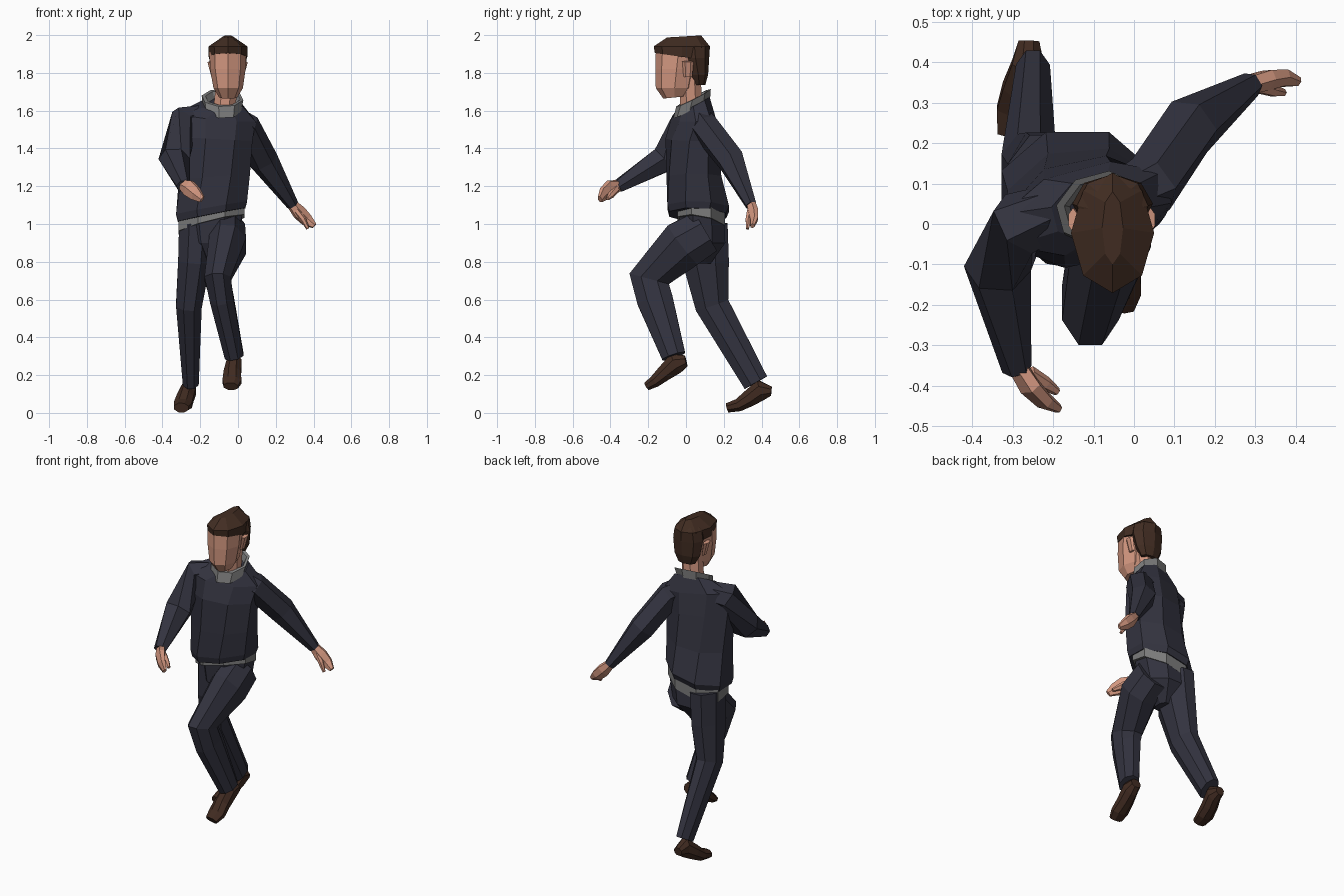
import bpy, bmesh, math
from mathutils import Vector


def material(name, rgb):
    m = bpy.data.materials.new(name)
    m.diffuse_color = (*rgb, 1)
    return m


NAVY = material("navy cloth", (0.033, 0.033, 0.050))
SKIN = material("skin", (0.65, 0.31, 0.215))
BROWN = material("dark brown hair", (0.054, 0.026, 0.016))
SHOE = material("brown leather", (0.052, 0.024, 0.015))
GREY = material("grey trim", (0.20, 0.20, 0.20))


def skin_rings(name, rings, mat, closed=False):
    """Join equal rings of points into a flat-faced surface."""
    bm = bmesh.new()
    vs = [[bm.verts.new(p) for p in r] for r in rings]
    n = len(vs[0])
    pairs = list(zip(vs, vs[1:])) + ([(vs[-1], vs[0])] if closed else [])
    for a, b in pairs:
        for i in range(n):
            j = (i + 1) % n
            bm.faces.new((a[i], a[j], b[j], b[i]))
    if not closed:
        bm.faces.new(vs[0])
        bm.faces.new(vs[-1])
    bmesh.ops.recalc_face_normals(bm, faces=bm.faces)
    me = bpy.data.meshes.new(name)
    bm.to_mesh(me)
    bm.free()
    me.materials.append(mat)
    ob = bpy.data.objects.new(name, me)
    bpy.context.collection.objects.link(ob)
    return ob


def unit_ring(n, half):
    k = 1 / math.cos(math.pi / n) if half else 1
    o = 0.5 if half else 0
    return [(k * math.cos(2 * math.pi * (i + o) / n),
             k * math.sin(2 * math.pi * (i + o) / n)) for i in range(n)]


def stack(name, rows, mat, n=8, half=True, closed=False):
    """Rows: x, y, z, rx, ry, then optional yaw, slope in x, slope in y."""
    rings = []
    for row in rows:
        x, y, z, rx, ry, yaw, sx, sy = tuple(row) + (0,) * (8 - len(row))
        c, s = math.cos(math.radians(yaw)), math.sin(math.radians(yaw))
        ring = []
        for u, v in unit_ring(n, half):
            dx, dy = u * rx * c - v * ry * s, u * rx * s + v * ry * c
            ring.append((x + dx, y + dy, z + sx * dx + sy * dy))
        rings.append(ring)
    return skin_rings(name, rings, mat, closed)


def limb(name, rows, mat, side=(1, 0, 0), n=8):
    """Rows: x, y, z, radius along side, radius across it; rings follow the path."""
    pts = [Vector(r[:3]) for r in rows]
    rings = []
    for i, r in enumerate(rows):
        t = Vector()
        if i > 0:
            t += (pts[i] - pts[i - 1]).normalized()
        if i < len(pts) - 1:
            t += (pts[i + 1] - pts[i]).normalized()
        t.normalize()
        u = Vector(side)
        u = (u - t * u.dot(t)).normalized()
        v = t.cross(u)
        rb = r[4] if len(r) > 4 else r[3]
        rings.append([pts[i] + u * (a * r[3]) + v * (b * rb)
                      for a, b in unit_ring(n, True)])
    return skin_rings(name, rings, mat)


# sweater body, twisting from hips to shoulders
stack("sweater", [(-0.14, 0.062, 1.048, 0.178, 0.15, 0, 0.2, -0.03),
                  (-0.14, 0.065, 1.085, 0.188, 0.163, 0, 0.18, -0.03),
                  (-0.125, 0.042, 1.25, 0.184, 0.139, 5, 0.08, 0),
                  (-0.12, 0.03, 1.45, 0.19, 0.125, 12, -0.05, 0),
                  (-0.115, 0.038, 1.565, 0.205, 0.098, 15, -0.12, 0.12),
                  (-0.09, 0.04, 1.635, 0.11, 0.075, 15, -0.1, 0.5)], NAVY)

# sleeves
limb("right_sleeve", [(-0.17, 0.045, 1.57, 0.055), (-0.285, 0.0, 1.55, 0.072),
                      (-0.338, -0.11, 1.345, 0.072), (-0.29, -0.36, 1.20, 0.032)],
     NAVY, (0, 0.3, 1), 6)
limb("left_sleeve", [(-0.03, 0.06, 1.565, 0.058), (0.042, 0.098, 1.515, 0.068),
                     (0.137, 0.24, 1.335, 0.067), (0.29, 0.345, 1.10, 0.028)],
     NAVY, (0, 1, 0.2), 6)

# hands with thumbs
limb("right_hand", [(-0.29, -0.35, 1.205, 0.026, 0.022), (-0.26, -0.40, 1.19, 0.042, 0.024),
                    (-0.225, -0.435, 1.16, 0.036, 0.02), (-0.19, -0.455, 1.13, 0.018, 0.011)],
     SKIN, (0.5, -0.3, 0.8), 6)
limb("right_thumb", [(-0.26, -0.37, 1.185, 0.018), (-0.22, -0.395, 1.155, 0.016),
                     (-0.19, -0.415, 1.135, 0.009)], SKIN, (0, 0, 1), 6)
limb("left_hand", [(0.285, 0.345, 1.105, 0.025, 0.022), (0.325, 0.355, 1.06, 0.036, 0.023),
                   (0.365, 0.36, 1.02, 0.032, 0.018), (0.405, 0.352, 0.99, 0.014, 0.01)],
     SKIN, (0.6, 0.4, 0.7), 6)
limb("left_thumb", [(0.31, 0.34, 1.07, 0.016), (0.345, 0.33, 1.025, 0.014),
                    (0.37, 0.325, 0.975, 0.008)], SKIN, (0, 1, 0), 6)

# trouser seat and waistband
stack("trouser_seat", [(-0.14, 0.08, 0.79, 0.03, 0.05),
                       (-0.14, 0.09, 0.90, 0.135, 0.118),
                       (-0.14, 0.085, 1.02, 0.166, 0.12, 0, 0.25, -0.2)], NAVY)
stack("waistband", [(-0.14, 0.08, 0.998, 0.174, 0.126, 0, 0.25, -0.18),
                    (-0.14, 0.08, 1.07, 0.174, 0.126, 0, 0.22, -0.15)], GREY)

# trouser legs
limb("left_trouser_leg", [(-0.055, 0.105, 0.96, 0.092, 0.118),
                          (-0.055, -0.015, 0.89, 0.098, 0.13),
                          (-0.108, -0.195, 0.71, 0.07, 0.108),
                          (-0.085, -0.165, 0.60, 0.063, 0.095),
                          (-0.02, -0.065, 0.30, 0.05, 0.063)], NAVY)
limb("right_trouser_leg", [(-0.22, 0.10, 1.0, 0.092, 0.12), (-0.232, 0.105, 0.80, 0.085, 0.122),
                           (-0.26, 0.138, 0.57, 0.068, 0.09),
                           (-0.25, 0.37, 0.16, 0.042, 0.068)], NAVY)

# shoes: heel, instep, ball, toe
limb("left_shoe", [(-0.015, 0.0, 0.275, 0.03, 0.03), (-0.02, -0.055, 0.262, 0.04, 0.056),
                   (-0.03, -0.115, 0.21, 0.046, 0.042), (-0.032, -0.165, 0.167, 0.05, 0.032),
                   (-0.038, -0.208, 0.14, 0.038, 0.022)], SHOE)
limb("right_shoe", [(-0.26, 0.452, 0.115, 0.026, 0.024), (-0.262, 0.395, 0.12, 0.04, 0.055),
                    (-0.28, 0.335, 0.077, 0.045, 0.044), (-0.292, 0.28, 0.042, 0.048, 0.034),
                    (-0.3, 0.22, 0.027, 0.038, 0.025)], SHOE)

# neck and turned-up collar
stack("neck", [(-0.075, 0.03, 1.58, 0.058, 0.058), (-0.055, 0.02, 1.78, 0.058, 0.058)], SKIN)
stack("collar", [(-0.085, 0.03, 1.61, 0.095, 0.09, 15, -0.08, 0.52),
                 (-0.082, 0.04, 1.668, 0.105, 0.083, 15, -0.08, 0.52),
                 (-0.08, 0.04, 1.668, 0.088, 0.069, 15, -0.08, 0.52),
                 (-0.08, 0.035, 1.61, 0.065, 0.06, 15, -0.08, 0.5)], GREY, closed=True)

# head with a centre ridge, and ears
stack("head", [(-0.052, -0.06, 1.67, 0.048, 0.06, 0, 0, 0.1),
               (-0.052, -0.06, 1.72, 0.078, 0.1),
               (-0.054, -0.05, 1.82, 0.094, 0.112),
               (-0.054, -0.04, 1.91, 0.097, 0.12)], SKIN, half=False)
for label, sgn in (("right", -1), ("left", 1)):
    limb(label + "_ear", [(-0.055 + sgn * 0.078, 0.01, 1.78, 0.008, 0.02),
                          (-0.055 + sgn * 0.096, 0.01, 1.86, 0.011, 0.026)], SKIN, n=6)

# hair: cap rising to a narrow crown, and rounded back of the head
stack("hair_cap", [(-0.053, -0.022, 1.885, 0.102, 0.143, 0, 0, -0.14),
                   (-0.053, -0.022, 1.94, 0.103, 0.149, 0, 0, 0),
                   (-0.053, -0.01, 1.993, 0.026, 0.09, 0, 0, 0.06)], BROWN, half=False)
stack("hair_back", [(-0.054, 0.07, 1.735, 0.058, 0.032),
                    (-0.054, 0.065, 1.79, 0.088, 0.052),
                    (-0.053, 0.05, 1.88, 0.1, 0.073),
                    (-0.053, 0.045, 1.94, 0.088, 0.079),
                    (-0.053, 0.03, 1.985, 0.02, 0.04)], BROWN, half=False)
